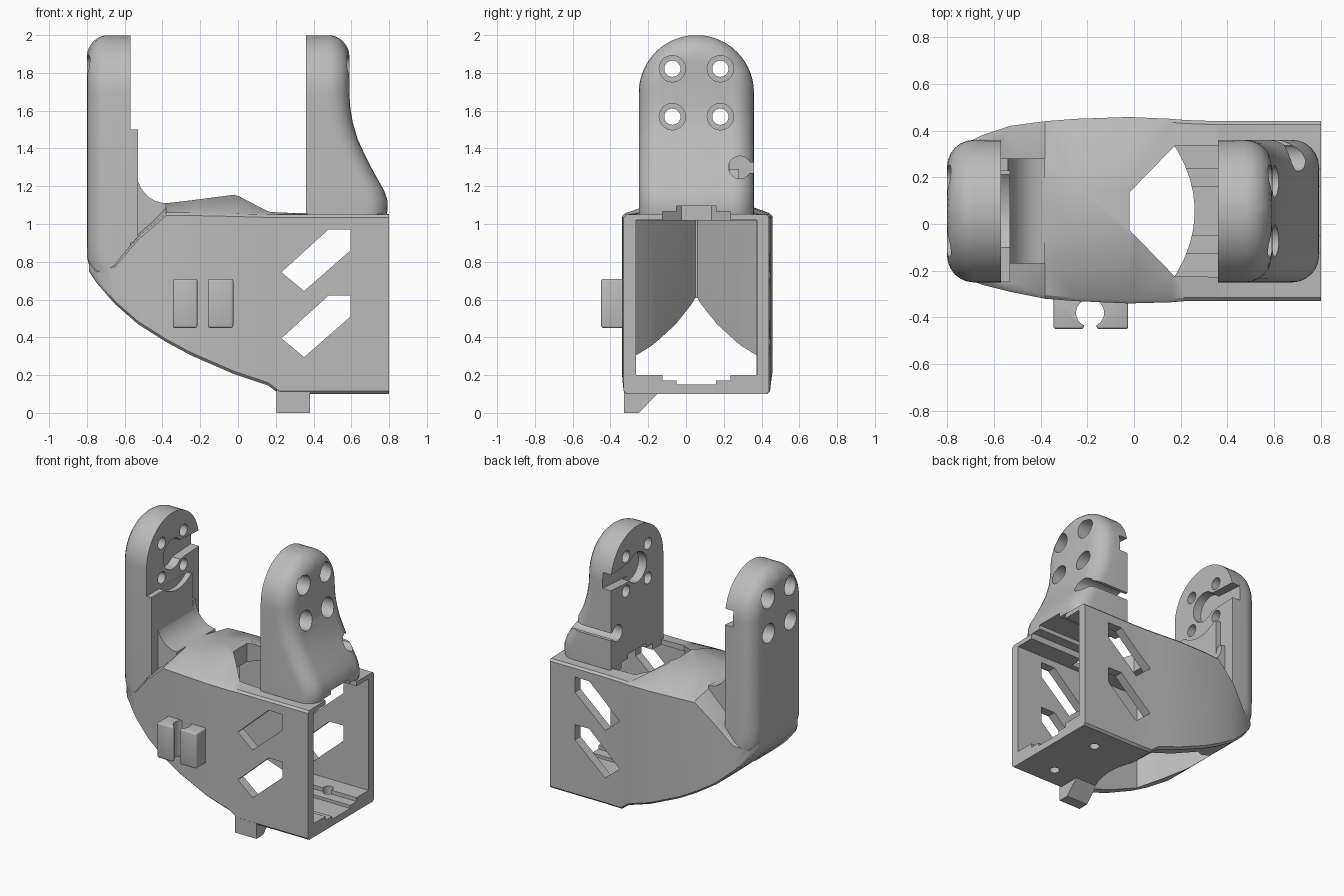
import bpy, bmesh, math
from mathutils import Vector

if "Cube" in bpy.data.objects:
    bpy.data.objects.remove(bpy.data.objects["Cube"], do_unlink=True)

YC = 0.055          # middle plane of the bracket
ZP = 1.695          # pivot height
R = 0.305           # half width of the arms

grey = bpy.data.materials.new("plain grey plastic")
grey.use_nodes = True
grey.diffuse_color = (0.5, 0.5, 0.5, 1)
grey.node_tree.nodes["Principled BSDF"].inputs["Base Color"].default_value = (0.5, 0.5, 0.5, 1)


def loft(name, rings):
    """Skin a closed solid over rings with equal point counts."""
    bm = bmesh.new()
    rows = [[bm.verts.new(p) for p in ring] for ring in rings]
    n = len(rows[0])
    for a, b in zip(rows, rows[1:]):
        for i in range(n):
            j = (i + 1) % n
            bm.faces.new((a[i], a[j], b[j], b[i]))
    bm.faces.new(rows[0])
    bm.faces.new(rows[-1])
    bmesh.ops.recalc_face_normals(bm, faces=bm.faces)
    if bm.calc_volume(signed=True) < 0:
        bmesh.ops.reverse_faces(bm, faces=bm.faces)
    mesh = bpy.data.meshes.new(name)
    bm.to_mesh(mesh)
    bm.free()
    mesh.materials.append(grey)
    obj = bpy.data.objects.new(name, mesh)
    bpy.context.collection.objects.link(obj)
    return obj


def prism(name, axis, pts, lo, hi):
    """Extrude a 2D outline along an axis (0, 1 or 2)."""
    def place(p, t):
        c = list(p)
        c.insert(axis, t)
        return Vector(c)
    return loft(name, [[place(p, t) for p in pts] for t in (lo, hi)])


def box(name, x0, x1, y0, y1, z0, z1):
    return prism(name, 2, [(x0, y0), (x1, y0), (x1, y1), (x0, y1)], z0, z1)


def circle(u, v, r, n=32):
    return [(u + r * math.cos(2 * math.pi * i / n), v + r * math.sin(2 * math.pi * i / n))
            for i in range(n)]


def volume(mesh):
    bm = bmesh.new()
    bm.from_mesh(mesh)
    v = bm.calc_volume(signed=True)
    bm.free()
    return v


def baked(obj):
    """Mesh of the object with its modifiers; the modifiers are removed."""
    bpy.context.view_layer.update()
    deps = bpy.context.evaluated_depsgraph_get()
    mesh = bpy.data.meshes.new_from_object(obj.evaluated_get(deps))
    obj.modifiers.clear()
    return mesh


def combine(obj, other, op):
    """Boolean that accepts only a result of plausible volume."""
    va, vb = volume(obj.data), volume(other.data)
    lo, hi = (va, va + vb) if op == "UNION" else (va - vb, va)
    for solver in ("MANIFOLD", "EXACT", "FLOAT"):
        mod = obj.modifiers.new(op, "BOOLEAN")
        mod.operation, mod.solver, mod.object = op, solver, other
        mesh = baked(obj)
        v = volume(mesh)
        if lo - 1e-5 < v < hi + 1e-5 and abs(v - va) > 1e-7:
            obj.data = mesh
            break
    else:
        if op == "UNION":
            return          # the part stays as its own object
    bpy.data.objects.remove(other, do_unlink=True)


# Hull: stations of x, y low, y high, bottom, side top, roof top
stations = [
    (-0.79, -0.17, 0.28, 0.75, 0.81, 0.83), (-0.75, -0.22, 0.33, 0.69, 0.76, 0.78),
    (-0.65, -0.26, 0.38, 0.575, 0.79, 0.81), (-0.53, -0.29, 0.42, 0.47, 0.93, 0.96),
    (-0.38, -0.32, 0.44, 0.375, 1.06, 1.11), (-0.25, -0.33, 0.45, 0.305, 1.06, 1.125),
    (-0.02, -0.34, 0.458, 0.205, 1.055, 1.155), (0.16, -0.335, 0.45, 0.145, 1.05, 1.09),
    (0.22, -0.33, 0.445, 0.1, 1.05, 1.08), (0.36, -0.33, 0.44, 0.1, 1.05, 1.07),
    (0.37, -0.33, 0.44, 0.1, 1.05, 1.055), (0.8, -0.33, 0.44, 0.1, 1.05, 1.055)]


def hull_ring(x, lo, hi, zb, zs, zt):
    c, k = 0.015, (hi - lo) * 0.36
    return [(x, lo, zb + c), (x, lo + c, zb), (x, hi - c, zb), (x, hi, zb + c),
            (x, hi, zs - c), (x, hi - c, zs), (x, hi - k, zt),
            (x, lo + k, zt), (x, lo + c, zs), (x, lo, zs - c)]


bracket = loft("bracket", [hull_ring(*s) for s in stations])


# Arms: D-shaped sections stacked in z, round on top and on the outer edge
def arm(name, side, x_in, outer, r=0.115, steps=6):
    levels = list(outer)
    for i in range(1, 15):
        levels.append((ZP + (R - 0.001) * math.sin(math.pi / 2 * i / 14), outer[-1][1]))
    rings = []
    for z, xo in levels:
        up = max(0, z - ZP)
        t0 = math.asin(max(0, 1 - (R - up) / r))
        half = []
        for k in range(steps + 1):
            t = t0 + (math.pi / 2 - t0) * k / steps
            w = math.sqrt(max(4e-6, (R - r * (1 - math.sin(t))) ** 2 - up * up))
            half.append((xo - side * r * (1 - math.cos(t)), w))
        half.append((x_in, half[-1][1]))
        rings.append([(x, YC + w, z) for x, w in half]
                     + [(x, YC - w, z) for x, w in reversed(half)])
    return loft(name, rings)


left = [(0.62, -0.69), (0.7, -0.75), (0.75, -0.78), (0.82, -0.798), (0.9, -0.8), (ZP, -0.8)]
right = [(1.03, 0.785), (1.08, 0.792), (1.13, 0.79), (1.18, 0.772), (1.24, 0.738),
         (1.3, 0.705), (1.37, 0.67), (1.45, 0.633), (1.54, 0.607), (1.62, 0.594), (ZP, 0.59)]
parts = [arm("hinge_arm", 1, 0.36, right), arm("drive_arm", -1, -0.57, left)]

# Raised pad on the drive arm, hollowed around the pivot
pad = box("arm_pad", -0.6, -0.53, -0.249, 0.23, 0.9, 1.5)
combine(pad, prism("pad_cut", 0, circle(YC, ZP, 0.25, 48), -0.569, -0.4), "DIFFERENCE")

# Concave fillet between the roof and the drive arm
arc = [(-0.38 - 0.16 * math.cos(a), 1.29 - 0.18 * math.sin(a))
       for a in (math.pi / 2 * i / 8 for i in range(9))]
fillet = prism("arm_fillet", 1, [(-0.58, 1.29)] + arc + [(-0.38, 1.0), (-0.58, 0.9)], -0.17, 0.28)

# Foot tab under the front edge
tab = prism("foot_tab", 0, [(-0.329, 0), (-0.25, 0), (-0.15, 0.102), (-0.15, 0.12),
                            (-0.329, 0.12)], 0.205, 0.38)
parts += [pad, fillet, tab]

# Cable clip: two jaws with a round channel between
for x0, x1 in ((-0.345, -0.215), (-0.16, -0.025)):
    jaw = box("clip_jaw", x0, x1, -0.45, -0.3, 0.45, 0.71)
    mod = jaw.modifiers.new("bevel", "BEVEL")
    mod.width, mod.segments = 0.012, 3
    jaw.data = baked(jaw)
    combine(jaw, prism("clip_bore", 2, circle(-0.188, -0.38, 0.06), 0.3, 0.9), "DIFFERENCE")
    parts.append(jaw)

for part in parts:
    combine(bracket, part, "UNION")


# Cavity: pointed shaft open below, with a curved floor edge
def mirrored(pts):
    """Outline from half of it: (x, distance from the middle plane)."""
    return [(x, YC + d) for x, d in pts] + [(x, YC - d) for x, d in reversed(pts)]


floor_edge = [(0.26 - 1.1 * d * d, d) for d in (0.02, 0.08, 0.14, 0.2, 0.26, 0.319)]
shaft = mirrored(floor_edge + [(-0.25, 0.319), (-0.34, 0.24), (-0.68, 0.005)])
cutters = [prism("shaft_cut", 2, shaft, -0.2, 1.019)]

# Cavity: stepped slot open at the box end
for w, z0, z1 in ((0.32, 0.2, 1.02), (0.18, 0.172, 1.065), (0.105, 0.15, 1.095)):
    cutters.append(box("slot_cut", 0.09 + w / 20, 0.95 + w / 20, YC - w, YC + w, z0, z1))

# Roof opening
roof = mirrored([(-0.02, 0.08), (0.175, 0.28), (0.359, 0.281)])
cutters.append(prism("roof_cut", 2, roof, 0.95, 1.25))

# Slanted windows through both side walls
for dz in (0, -0.35):
    outline = [(0.23, 0.745), (0.48, 0.972), (0.595, 0.972), (0.595, 0.86), (0.35, 0.645)]
    cutters.append(prism("window_cut", 1, [(x, z + dz) for x, z in outline], -0.7, 0.7))

# Floor holes
for y in (-0.17, 0.25):
    cutters.append(prism("floor_hole", 2, circle(0.56, y, 0.035, 20), 0, 0.3))

# Screw holes with counterbores
for dy in (-0.127, 0.127):
    for dz in (-0.127, 0.127):
        for name, r, x0, x1 in (("screw_hole", 0.043, -1, 1), ("counterbore", 0.07, 0.49, 1),
                                ("counterbore", 0.07, -1, -0.7)):
            cutters.append(prism(name, 0, circle(YC + dy, ZP + dz, r, 24), x0, x1))

# Pivot recess and slot on the inner face of each arm
for x0, x1 in ((-0.635, -0.5), (0.3, 0.425)):
    cutters.append(prism("pivot_recess", 0, circle(YC, ZP, 0.11), x0, x1))
    cutters.append(prism("pivot_slot", 0, [(YC, ZP - 0.075), (0.5, ZP - 0.05),
                                           (0.5, ZP + 0.05), (YC, ZP + 0.075)], x0, x1 + 0.001))

# Keyhole cable notch in the hinge arm
cutters.append(prism("cable_bore", 0, circle(0.285, 1.3, 0.06, 16), 0.2, 1))
cutters.append(box("cable_notch", 0.2, 1.01, 0.285, 0.5, 1.27, 1.325))

for cutter in cutters:
    combine(bracket, cutter, "DIFFERENCE")

bpy.ops.object.select_all(action="DESELECT")
bracket.select_set(True)
bpy.context.view_layer.objects.active = bracket
bpy.ops.object.shade_smooth_by_angle(angle=math.radians(30))
